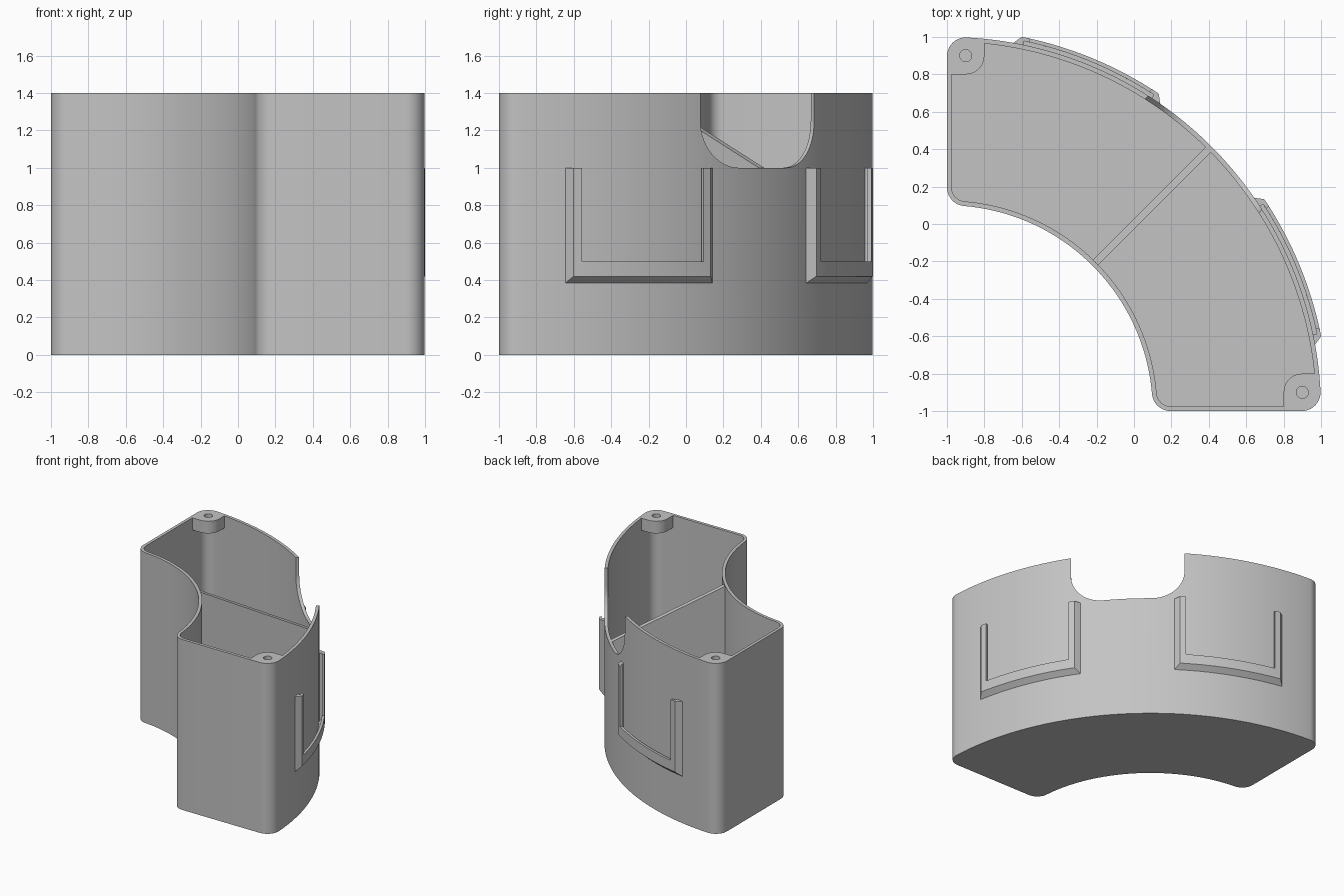
import bpy, bmesh
from math import sin, cos, asin, sqrt, pi, radians
from mathutils import Matrix, Vector

if "Cube" in bpy.data.objects:
    bpy.data.objects.remove(bpy.data.objects["Cube"])

grey = bpy.data.materials.new("plain grey")
grey.use_nodes = True
grey.diffuse_color = (0.55, 0.55, 0.55, 1)
grey.node_tree.nodes["Principled BSDF"].inputs["Base Color"].default_value = (0.55, 0.55, 0.55, 1)

CENTRE = Vector((-1, -1, 0))      # centre of the quarter ring
R_OUT, R_IN, CORNER, HEIGHT = 2.0, 1.1, 0.1, 1.4
WALL = 0.025
H = sqrt(0.5)


def finish(name, bm):
    bmesh.ops.recalc_face_normals(bm, faces=bm.faces)
    mesh = bpy.data.meshes.new(name)
    bm.to_mesh(mesh)
    bm.free()
    mesh.materials.append(grey)
    obj = bpy.data.objects.new(name, mesh)
    bpy.context.collection.objects.link(obj)
    return obj


def smooth(obj):
    bpy.ops.object.select_all(action='DESELECT')
    obj.select_set(True)
    bpy.context.view_layer.objects.active = obj
    bpy.ops.object.shade_smooth_by_angle(angle=radians(30))


def arc(cx, cy, r, a0, a1, n):
    return [(cx + r * cos(a0 + (a1 - a0) * i / n),
             cy + r * sin(a0 + (a1 - a0) * i / n)) for i in range(n + 1)]


def prism(name, loops, z0, z1, matrix=Matrix()):
    """Extrude closed outlines; later loops become holes."""
    bm = bmesh.new()
    edges = []
    for loop in loops:
        vs = [bm.verts.new((x, y, z0)) for x, y in loop]
        edges += [bm.edges.new((vs[i - 1], vs[i])) for i in range(len(vs))]
    if len(loops) == 1:
        bm.faces.new(vs)
    else:
        bmesh.ops.triangle_fill(bm, edges=edges, use_beauty=True)
    res = bmesh.ops.extrude_face_region(bm, geom=bm.faces[:])
    new = [g for g in res["geom"] if isinstance(g, bmesh.types.BMVert)]
    bmesh.ops.translate(bm, verts=new, vec=(0, 0, z1 - z0))
    bm.transform(matrix)
    return finish(name, bm)


def outline(d):
    """Rounded quarter ring, inset by d."""
    ro, ri, rc = R_OUT - CORNER, R_IN + CORNER, CORNER - d
    co, ci = sqrt(ro ** 2 - CORNER ** 2), sqrt(ri ** 2 - CORNER ** 2)
    a, b, q = asin(CORNER / ro), asin(CORNER / ri), pi / 2
    pts = (arc(co, CORNER, rc, -q, a, 10)
           + arc(0, 0, R_OUT - d, a, q - a, 64)
           + arc(CORNER, co, rc, q - a, pi, 10)
           + arc(CORNER, ci, rc, pi, 3 * q - b, 10)
           + arc(0, 0, R_IN + d, q - b, b, 48)
           + arc(ci, CORNER, rc, pi + b, 3 * q, 10))
    pts = [(x - 1, y - 1) for x, y in pts]
    return [p for i, p in enumerate(pts)
            if (Vector(p) - Vector(pts[i - 1])).length > 1e-5]


def cut(obj, cutter):
    cutter.hide_render = True
    mod = obj.modifiers.new("cut", 'BOOLEAN')
    mod.operation, mod.solver, mod.object = 'DIFFERENCE', 'EXACT', cutter
    bpy.context.view_layer.objects.active = obj
    bpy.ops.object.modifier_apply(modifier=mod.name)
    bpy.data.objects.remove(cutter)


def frame(x, y, z):
    return Matrix.Translation(CENTRE) @ Matrix((x, y, z)).transposed().to_4x4()


# Curved tray: solid, hollowed, then notched in the outer wall
tray = prism("tray_shell", [outline(0)], 0, HEIGHT)
cut(tray, prism("cavity_cutter", [outline(WALL)], 0.03, HEIGHT + 0.2))
half, rad = 0.43, 0.25
notch = (arc(-half + rad, 1 + rad, rad, pi, 1.5 * pi, 14)
         + arc(half - rad, 1 + rad, rad, 1.5 * pi, 2 * pi, 14)
         + [(half, HEIGHT + 0.2), (-half, HEIGHT + 0.2)])
cut(tray, prism("notch_cutter", [notch], 1.6, 2.3,
                frame((-H, H, 0), (0, 0, 1), (H, H, 0))))
smooth(tray)

# Sloping divider on the diagonal
prism("divider", [[(1.11, 0.01), (1.985, 0.01), (1.985, 1.0), (1.11, 1.395)]],
      -0.02, 0.02, frame((H, H, 0), (0, 0, 1), (H, -H, 0)))

# Screw posts in the two outer corners
rim = [p for p in outline(0.01) if p[0] > 0.8 and p[1] < -0.8]
post = ([(0.8, -0.99)] + rim + [(sqrt(1.99 ** 2 - 0.04) - 1, -0.8)]
        + arc(0.9, -0.9, 0.1, pi / 2, pi, 10))
hole = arc(0.9, -0.9, 0.032, 0, 2 * pi, 24)[:-1]
for side in ("left", "right"):
    loops = [post, hole]
    if side == "right":
        loops = [[(y, x) for x, y in l] for l in loops]
    smooth(prism(side + "_screw_post", loops, HEIGHT - 0.1, HEIGHT))


# U-shaped label holders: (sideways offset, upward offset, radius) swept along the U
section = [(0, 0, 1.995), (0.042, 0.04, 2.04), (0.088, 0.12, 2.04),
           (0.088, 0.12, 2.02), (0.06, 0.07, 2.02), (0.06, 0.07, 1.995)]


def label_holder(name, mid, n=24):
    bm = bmesh.new()
    rows = []
    for side, up, r in section:
        span = radians(12.4) - side / 2.02
        path = [(-span, 1.0)]
        path += [(-span + 2 * span * i / n, 0.38 + up) for i in range(n + 1)]
        path += [(span, 1.0)]
        rows.append([bm.verts.new((r * cos(mid + a) - 1, r * sin(mid + a) - 1, z))
                     for a, z in path])
    for i in range(len(rows)):
        p, q = rows[i - 1], rows[i]
        for j in range(len(p) - 1):
            bm.faces.new((p[j], p[j + 1], q[j + 1], q[j]))
    for end in (0, -1):
        bm.faces.new([row[end] for row in rows])
    smooth(finish(name, bm))


label_holder("left_label_holder", radians(22.5))
label_holder("right_label_holder", radians(67.5))
